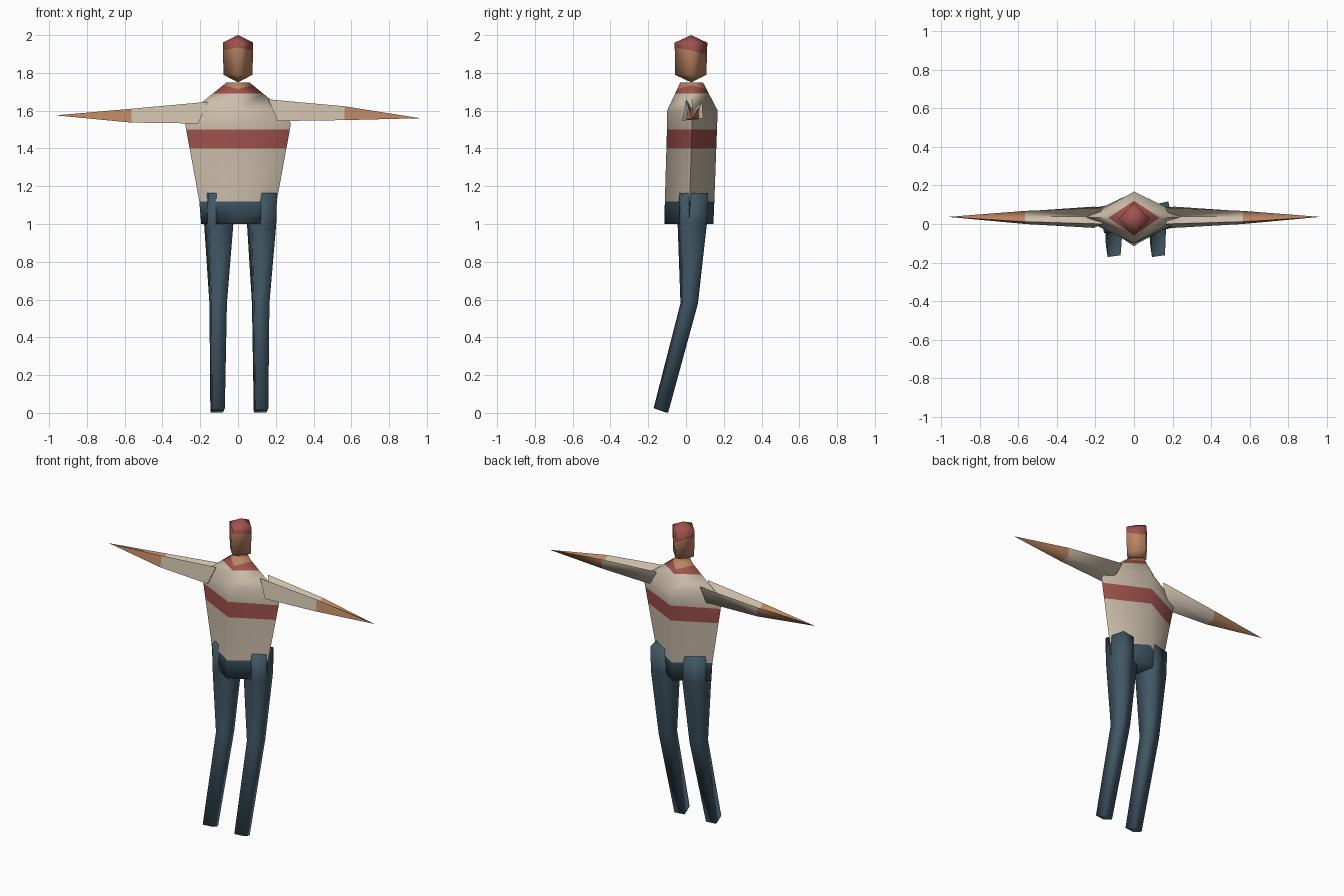
import bpy, bmesh
from math import radians, cos, sin

cube = bpy.data.objects.get("Cube")
if cube:
    bpy.data.objects.remove(cube, do_unlink=True)


def material(name, rgb):
    mat = bpy.data.materials.new(name)
    mat.use_nodes = True
    mat.diffuse_color = (*rgb, 1)
    mat.node_tree.nodes["Principled BSDF"].inputs["Base Color"].default_value = (*rgb, 1)
    return mat


cream = material("cream_knit", (0.60, 0.51, 0.40))
red = material("faded_red", (0.35, 0.085, 0.075))
skin = material("skin", (0.50, 0.235, 0.125))
denim = material("dark_denim", (0.052, 0.095, 0.13))


def loft(name, rings, band_mats):
    """Skin a list of equal rings, one material per band, and close both ends."""
    mats = list(dict.fromkeys(band_mats))
    bm = bmesh.new()
    loops = [[bm.verts.new(p) for p in ring] for ring in rings]
    n = len(loops[0])
    for low, high, mat in zip(loops, loops[1:], band_mats):
        for i in range(n):
            j = (i + 1) % n
            face = bm.faces.new((low[i], low[j], high[j], high[i]))
            face.material_index = mats.index(mat)
    for loop, mat in ((loops[0], band_mats[0]), (loops[-1], band_mats[-1])):
        bm.faces.new(loop).material_index = mats.index(mat)
    bmesh.ops.remove_doubles(bm, verts=bm.verts, dist=0.0005)
    bmesh.ops.recalc_face_normals(bm, faces=bm.faces)
    mesh = bpy.data.meshes.new(name)
    bm.to_mesh(mesh)
    bm.free()
    for mat in mats:
        mesh.materials.append(mat)
    obj = bpy.data.objects.new(name, mesh)
    bpy.context.collection.objects.link(obj)
    bpy.ops.object.select_all(action='DESELECT')
    obj.select_set(True)
    bpy.context.view_layer.objects.active = obj
    bpy.ops.object.shade_smooth_by_angle(angle=radians(95))
    return obj


def diamond(profile, z_side, z_back=None, z_front=None):
    """Four-cornered ring on a profile of (z, half width, front y, back y)."""
    def at(z):
        for a, b in zip(profile, profile[1:]):
            if a[0] <= z <= b[0]:
                t = (z - a[0]) / (b[0] - a[0])
                return [u + (v - u) * t for u, v in zip(a, b)]
        return profile[-1]
    zb = z_side if z_back is None else z_back
    zf = z_side if z_front is None else z_front
    _, w, f, b = at(z_side)
    mid = (f + b) / 2
    return [(w, mid, z_side), (0, at(zb)[3], zb), (-w, mid, z_side), (0, at(zf)[2], zf)]


# Torso: trousers top, jumper with stripe, collar and neck
body = [(1.0, 0.195, -0.115, 0.145), (1.12, 0.205, -0.112, 0.15),
        (1.53, 0.28, -0.1, 0.165), (1.6, 0.245, -0.1, 0.168), (1.75, 0.06, -0.03, 0.09)]
body_rings = [diamond(body, z) for z in (1.0, 1.12, 1.4, 1.5, 1.53, 1.6, 1.69)]
body_rings += [diamond(body, 1.735, 1.715, 1.715), diamond(body, 1.75)]
loft("torso", body_rings, [denim, cream, red, cream, cream, cream, red, skin])

# Head with a cap of hair
skull = [(1.75, 0, 0.027, 0.027), (1.79, 0.077, -0.058, 0.108),
         (1.96, 0.08, -0.06, 0.113), (2.0, 0, 0.027, 0.027)]
head_rings = [diamond(skull, 1.75), diamond(skull, 1.79), diamond(skull, 1.92, 1.895, 1.935),
              diamond(skull, 1.96), diamond(skull, 2.0)]
loft("head", head_rings, [skin, skin, red, red])


# Legs: square tubes, slightly turned, bent at the knee
def square(x, y, z, half, turn, tilt=0):
    c, s = cos(radians(turn)), sin(radians(turn))
    return [(x + half * (u * c - v * s), y + half * (u * s + v * c), z - tilt * v)
            for u, v in ((1, 1), (-1, 1), (-1, -1), (1, -1))]


for name, hip, knee, foot in (("left_leg", 0.125, 0.12, 0.122),
                              ("right_leg", -0.102, -0.105, -0.108)):
    loft(name, [square(foot, -0.133, 0.013, 0.034, 8, 0.012),
                square(knee, 0.017, 0.58, 0.041, 8),
                square(hip, 0.033, 1.0, 0.066, 11),
                square(hip, 0.035, 1.165, 0.069, 12)], [denim] * 3)

# Arms: twin-ridged sleeves running to pointed bare forearms
# Section points are (inset along the arm, y, z)
shoulder = [(0.05, -0.02, 1.545), (0.0, 0.0, 1.66), (0.03, 0.04, 1.6),
            (0.0, 0.085, 1.65), (0.05, 0.09, 1.56)]
cuff = [(0, 0.0, 1.55), (0, 0.012, 1.623), (0, 0.04, 1.59),
        (0, 0.068, 1.615), (0, 0.066, 1.555)]


def section(points, x, side, drop):
    return [(side * (x + inset), y, z - drop) for inset, y, z in points]


for name, side, drop, tip_z in (("left_arm", 1, 0, 1.56), ("right_arm", -1, 0.013, 1.575)):
    tip = [(side * 0.965, 0.037, tip_z)] * 5
    rings = [section(shoulder, 0.16, side, drop), section(cuff, 0.565, side, drop), tip]
    loft(name, rings, [cream, skin])
